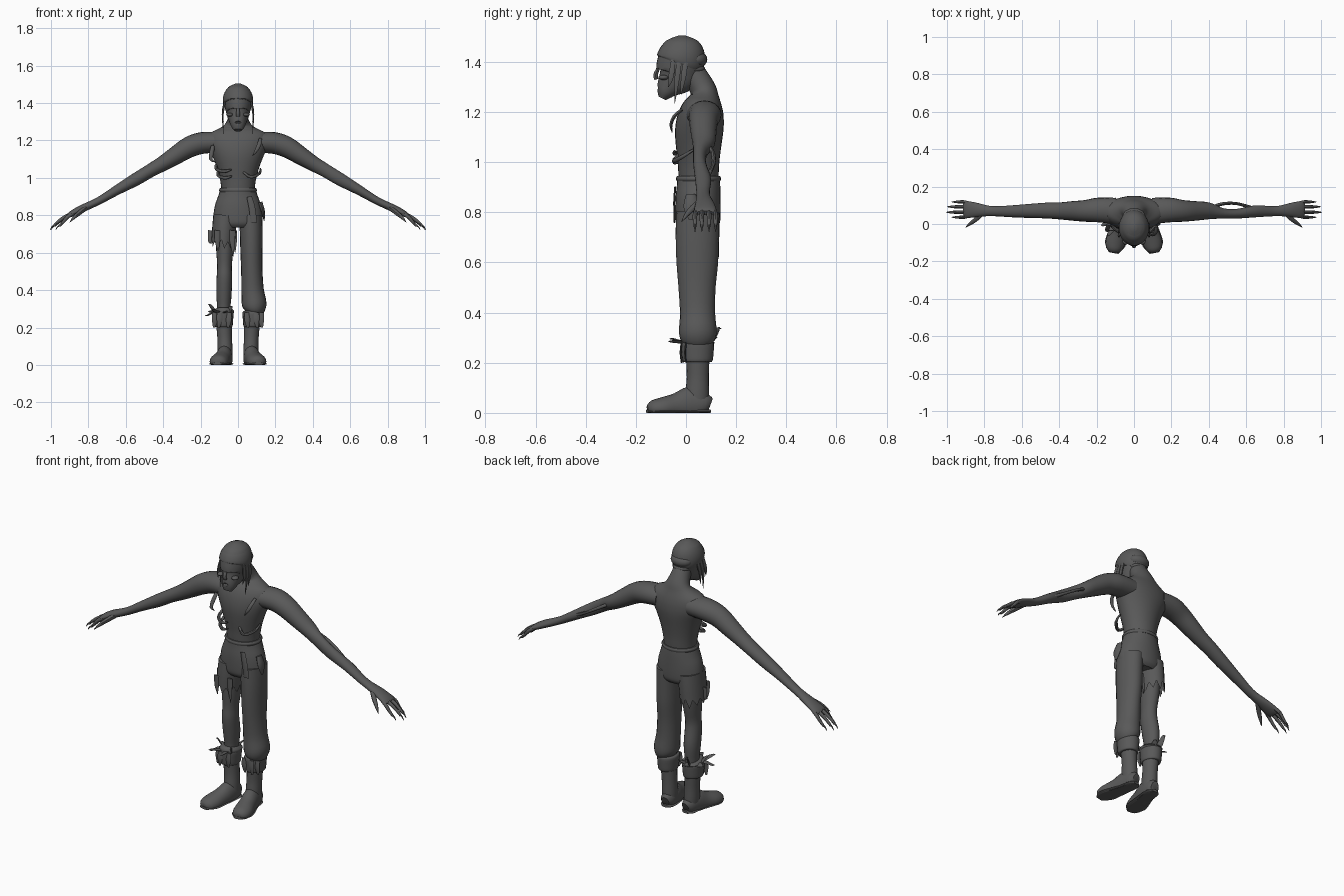
import bpy, bmesh, math, random
from mathutils import Vector

random.seed(4)
grey = bpy.data.materials.new("dark_grey")
grey.diffuse_color = (0.1, 0.1, 0.1, 1)


def finish(bm, name):
    bmesh.ops.recalc_face_normals(bm, faces=bm.faces)
    me = bpy.data.meshes.new(name)
    bm.to_mesh(me)
    bm.free()
    for p in me.polygons:
        p.use_smooth = True
    me.set_sharp_from_angle(angle=math.radians(45))
    me.materials.append(grey)
    ob = bpy.data.objects.new(name, me)
    bpy.context.collection.objects.link(ob)
    return ob


def spline(pts, n):
    """Catmull-Rom through tuples of any length."""
    out = []
    for i in range(len(pts) - 1):
        q = [pts[max(i - 1, 0)], pts[i], pts[i + 1], pts[min(i + 2, len(pts) - 1)]]
        for k in range(n):
            t = k / n
            out.append([0.5 * (2 * b + (c - a) * t + (2 * a - 5 * b + 4 * c - d) * t * t
                               + (3 * b - a - 3 * c + d) * t ** 3) for a, b, c, d in zip(*q)])
    out.append(list(pts[-1]))
    return out


def loft(name, pts, u=(1, 0, 0), sides=20, n=3, floor=False, ragged=0):
    """Rings (x, y, z, radius along u, other radius) joined into a tube."""
    pts = spline(pts, n)
    bm, rings = bmesh.new(), []
    for i, p in enumerate(pts):
        t = (Vector(pts[min(i + 1, len(pts) - 1)][:3]) - Vector(pts[max(i - 1, 0)][:3])).normalized()
        a = Vector(u)
        a = (a - t * a.dot(t)).normalized()
        b = t.cross(a)
        ring = []
        for k in range(sides):
            g = 2 * math.pi * k / sides
            co = Vector(p[:3]) + a * math.cos(g) * max(p[3], .001) + b * math.sin(g) * max(p[4], .001)
            if floor:
                co.z = max(co.z, 0)
            if ragged and i == len(pts) - 1:
                co += t * (ragged * random.uniform(.5, 1) * (1 if k % 2 else -1))
            ring.append(bm.verts.new(co))
        rings.append(ring)
    for r, s in zip(rings, rings[1:]):
        for k in range(sides):
            j = (k + 1) % sides
            bm.faces.new((r[k], r[j], s[j], s[k]))
    bm.faces.new(rings[0])
    if not ragged:
        bm.faces.new(rings[-1])
    return finish(bm, name)


def ball(name, loc, size):
    bm = bmesh.new()
    bmesh.ops.create_uvsphere(bm, u_segments=16, v_segments=10, radius=1)
    for v in bm.verts:
        v.co = Vector([v.co[i] * size[i] + loc[i] for i in range(3)])
    return finish(bm, name)


def column(name, rows, x=0, **kw):
    """Upright loft from rows of (z, y, x radius, y radius)."""
    return loft(name, [(x, y, z, rx, ry) for z, y, rx, ry in rows], **kw)


# Torso and neck
column("torso", [(.90, .05, .088, .075), (.95, .05, .09, .08), (1.0, .05, .098, .083),
                 (1.06, .05, .115, .09), (1.12, .052, .138, .096), (1.17, .058, .16, .094),
                 (1.21, .065, .165, .085), (1.24, .07, .148, .072), (1.265, .072, .10, .058),
                 (1.29, .068, .066, .052), (1.33, .045, .052, .05), (1.38, .01, .045, .05)], sides=28)

# Head with hollow eyes, nose and mouth
head = column("head", [(1.255, -.095, .022, .016), (1.275, -.085, .036, .033), (1.30, -.07, .045, .05),
                       (1.34, -.037, .06, .08), (1.37, -.03, .069, .09), (1.41, -.022, .075, .09),
                       (1.45, -.018, .073, .086), (1.485, -.018, .052, .062), (1.50, -.018, .015, .02)],
              sides=28)
cutters = [ball("eye_cutter", (s * .03, -.122, 1.362), (.017, .022, .013)) for s in (-1, 1)]
cutters.append(ball("mouth_cutter", (0, -.125, 1.297), (.022, .02, .008)))
for c in cutters:
    m = head.modifiers.new("hollow", "BOOLEAN")
    m.operation, m.solver, m.object = "DIFFERENCE", "EXACT", c
    c.hide_render = True
    c.hide_viewport = True
loft("nose", [(0, -.108, 1.378, .007, .006), (0, -.121, 1.35, .01, .009), (0, -.118, 1.33, .012, .008)],
     sides=8)
for s in (-1, 1):
    ball("cheekbone", (s * .045, -.09, 1.338), (.018, .02, .01))

# Headscarf with gathered roll at the back
column("headscarf", [(1.392, -.026, .077, .091), (1.405, -.022, .081, .096), (1.43, -.018, .08, .094),
                     (1.46, -.016, .07, .083), (1.488, -.016, .048, .057), (1.505, -.016, .012, .015)],
       sides=28)
ball("headscarf_roll", (0, .04, 1.41), (.062, .045, .035))
ball("headscarf_fold", (0, .035, 1.372), (.052, .042, .02))

# Hair strands
for s in (-1, 1):
    for y, z in ((-.07, 1.30), (-.045, 1.235), (-.02, 1.27)):
        loft("hair_strand", [(s * .07, y + .02, 1.41, .006, .01), (s * .082, y + .01, 1.34, .005, .012),
                             (s * .077, y, z, .001, .001)], sides=6)

# Arms, hands, fingers and claws
ARM = [(.10, .07, 1.19, .07, .055), (.19, .075, 1.187, .066, .058), (.26, .07, 1.165, .058, .056),
       (.33, .07, 1.122, .052, .049), (.40, .07, 1.078, .045, .041), (.47, .072, 1.038, .042, .036),
       (.55, .07, .99, .038, .034), (.65, .068, .933, .032, .026), (.73, .068, .885, .027, .021),
       (.78, .07, .86, .028, .02), (.84, .075, .833, .038, .02), (.89, .077, .808, .045, .016),
       (.91, .077, .797, .04, .009)]
for s in (-1, 1):
    arm = []
    for x, y, z, ry, rz in ARM:
        if s > 0 and .45 < x < .6:          # wasted forearm beside the bare bone
            y, ry = y - .015, ry * .68
        arm.append((s * x, y, z, ry, rz))
    loft("arm", arm, u=(0, 1, 0))
    for y, tip in ((.036, .965), (.063, .995), (.092, .99), (.118, .965)):
        d = tip - .99
        knuckle = .077 + (y - .077) * .8
        loft("finger", [(s * .88, knuckle, .812, .010, .011), (s * (.925 + d / 2), y, .79, .0095, .010),
                        (s * (.96 + d), y, .763, .008, .008), (s * (.98 + d), y, .743, .006, .006)],
             u=(0, 1, 0), sides=8)
        loft("claw", [(s * (.973 + d), y, .751, .006, .006), (s * (.99 + d), y, .738, .004, .004),
                      (s * (1.0 + d), y, .722, .001, .001)], u=(0, 1, 0), sides=6, n=1)
    loft("thumb", [(s * .81, .06, .843, .016, .014), (s * .845, .025, .815, .013, .012),
                   (s * .875, .002, .79, .009, .009), (s * .90, -.018, .762, .001, .001)],
         u=(0, 1, 0), sides=8)
loft("forearm_bone", [(.41, .085, 1.07, .01, .01), (.47, .107, 1.038, .009, .009),
                      (.55, .109, .99, .008, .008), (.65, .08, .933, .01, .01)], u=(0, 1, 0), sides=8)

# Torn ribs and loose skin on the chest
for z, r in ((1.045, .118), (1.01, .108)):
    loft("rib", [(-r, .03, z + .02, .008, .008), (-r * .95, -.015, z, .009, .009),
                 (-r * .6, -.045, z - .01, .009, .009), (-r * .3, -.045, z, .004, .004)],
         u=(0, 0, 1), sides=8)
loft("rib_end", [(.03, -.03, 1.03, .006, .006), (.07, -.048, 1.005, .009, .009),
                 (.115, -.01, 1.025, .008, .008), (.12, .03, 1.05, .004, .004)], u=(0, 0, 1), sides=8)
loft("chest_flap", [(.12, -.015, 1.21, .008, .006), (.115, -.045, 1.185, .011, .007),
                    (.10, -.06, 1.15, .009, .006), (.08, -.055, 1.12, .002, .002)], sides=8)
loft("side_flap", [(-.135, .0, 1.17, .01, .008), (-.14, -.02, 1.14, .012, .009),
                   (-.145, -.035, 1.10, .009, .007), (-.125, -.035, 1.085, .002, .002)], sides=8)

# Trousers: hips, waistband, long leg, torn short leg
column("trouser_hips", [(.94, .05, .094, .084), (.90, .05, .107, .087), (.85, .048, .124, .09),
                        (.79, .048, .132, .09), (.755, .048, .128, .086), (.735, .048, .11, .07)], sides=28)
column("waistband", [(.925, .05, .098, .087), (.935, .05, .102, .09), (.945, .05, .096, .086)], sides=28)
loft("trouser_long_leg", [(.068, .047, .80, .062, .086), (.071, .045, .70, .061, .086),
                          (.072, .045, .60, .059, .083), (.074, .044, .50, .057, .074),
                          (.078, .046, .40, .060, .070), (.086, .047, .33, .066, .075),
                          (.085, .047, .295, .058, .07), (.08, .047, .275, .045, .055)])
loft("trouser_torn_leg", [(-.068, .047, .80, .064, .086), (-.074, .046, .73, .064, .088),
                          (-.081, .046, .645, .063, .086)], ragged=.03, sides=22)
for x, y, z in ((-.03, -.03, .58), (-.02, .06, .6), (-.11, -.035, .61), (-.145, .04, .66)):
    loft("torn_strip", [(x, y, .72, .016, .004), (x, y, .66, .014, .004), (x + .005, y, z, .001, .001)],
         sides=6)
loft("pocket_flap", [(.06, -.043, .90, .014, .004), (.075, -.047, .84, .017, .004),
                     (.085, -.045, .76, .017, .004)], sides=8)
loft("hip_cloth", [(.118, .02, .87, .012, .02), (.134, .02, .82, .010, .03), (.14, .02, .77, .002, .008)],
     sides=8)

# Bare leg
loft("bare_leg", [(-.07, .047, .78, .052, .07), (-.071, .043, .62, .046, .062),
                  (-.072, .037, .53, .039, .05), (-.073, .036, .47, .041, .052),
                  (-.075, .05, .38, .041, .053), (-.076, .053, .30, .035, .044),
                  (-.076, .05, .22, .035, .042)])

# Boots, soles and cuffs
for s in (-1, 1):
    loft("boot_shaft", [(s * .077, .047, .27, .044, .05), (s * .074, .047, .20, .041, .046),
                        (s * .071, .047, .14, .039, .044), (s * .069, .045, .08, .040, .047),
                        (s * .067, .045, .03, .038, .046)])
    loft("boot_foot", [(s * .064, .095, .03, .022, .03), (s * .066, .075, .035, .036, .045),
                       (s * .072, .02, .035, .043, .07), (s * .085, -.04, .025, .046, .053),
                       (s * .099, -.095, .018, .052, .044), (s * .107, -.135, .016, .042, .034),
                       (s * .11, -.153, .014, .02, .016)], floor=True)
    loft("boot_sole", [(s * .063, .097, .006, .02, .008), (s * .066, .07, .006, .041, .009),
                       (s * .073, .01, .006, .044, .009), (s * .09, -.06, .006, .053, .009),
                       (s * .101, -.11, .006, .055, .009), (s * .11, -.155, .006, .026, .008)],
         floor=True, sides=12)
    column("boot_cuff", [(.288, .046, .046, .058), (.28, .046, .055, .066), (.24, .046, .053, .064),
                         (.208, .046, .050, .06), (.203, .046, .043, .052)], x=s * .079)
    for dx, y in ((-.03, -.012), (.045, .0), (.02, -.018)):
        loft("cuff_strip", [(s * (.079 + dx), y, .28, .014, .004), (s * (.079 + dx), y - .004, .24, .015, .004),
                            (s * (.083 + dx), y, .2, .006, .003)], sides=6)

# Pointed cloth scraps tied round the bare leg
for ex, ey, ez in ((-.175, -.01, .265), (-.16, .03, .32), (-.14, -.065, .295), (-.06, -.07, .285),
                   (-.03, -.02, .31), (-.10, .14, .335), (-.05, .125, .30), (-.16, .08, .285)):
    mx, my = (ex - .076) / 2, (ey + .047) / 2
    loft("cloth_scrap", [(-.076, .047, .28, .012, .004), (mx, my, .283, .017, .005),
                         (ex * .75 + mx * .25, ey * .75 + my * .25, ez, .010, .004),
                         (ex, ey, ez, .001, .001)], u=(.6, -.7, .2), sides=6)
column("scrap_tie", [(.272, .048, .05, .062), (.285, .048, .057, .068), (.298, .05, .046, .056)], x=-.077)
